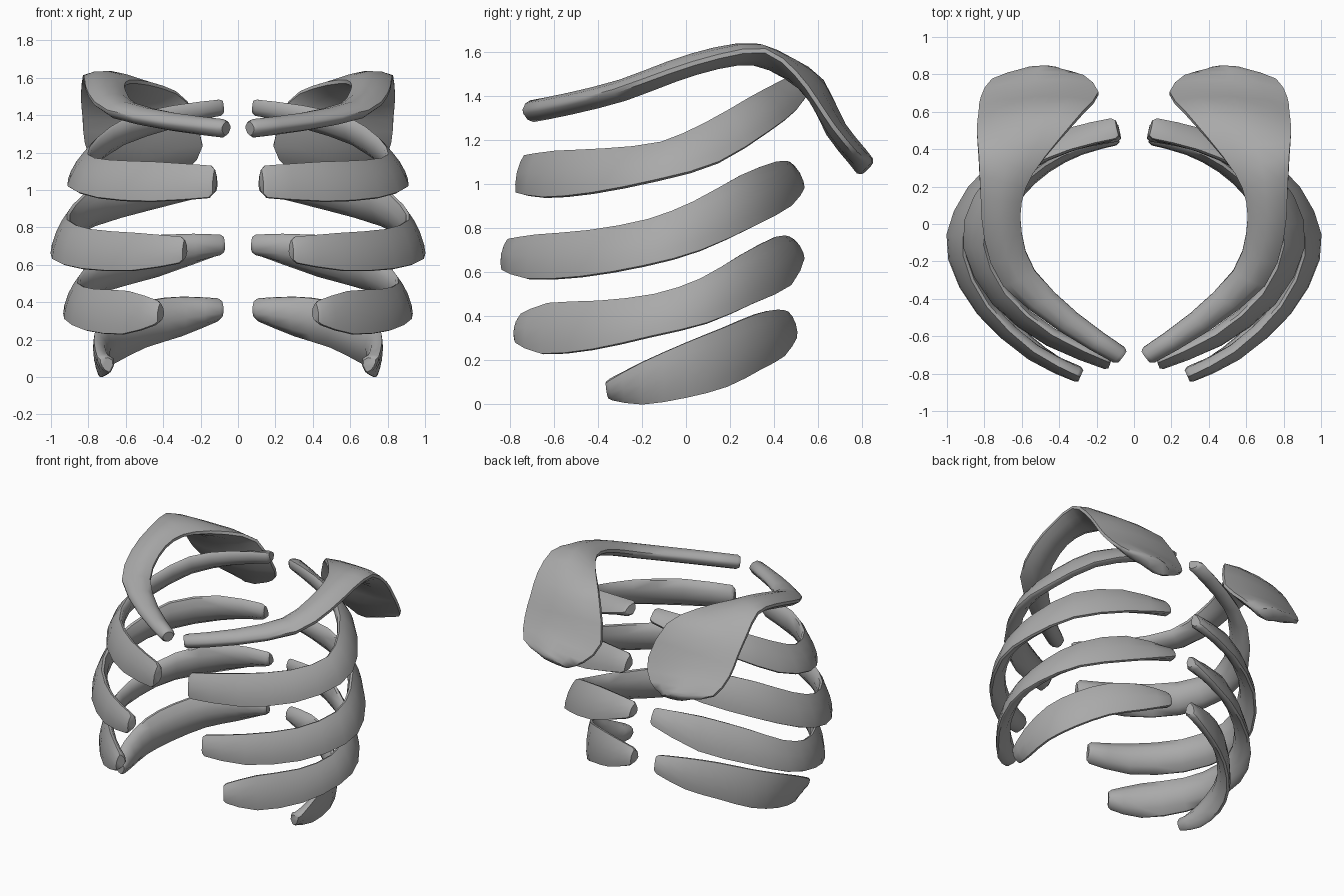
import bpy, bmesh, math
from mathutils import Vector

cube = bpy.data.objects.get("Cube")
if cube:
    bpy.data.objects.remove(cube, do_unlink=True)

bone = bpy.data.materials.new("bone_grey")
bone.use_nodes = True
bone.diffuse_color = (0.4, 0.4, 0.4, 1)
bone.node_tree.nodes["Principled BSDF"].inputs["Base Color"].default_value = (0.4, 0.4, 0.4, 1)


def spline(points, steps=2):
    """Catmull-Rom resampling of a list of tuples."""
    pts = [Vector(p) for p in points]
    last = len(pts) - 1
    result = []
    for i in range(last):
        a, b, c, d = pts[max(i - 1, 0)], pts[i], pts[i + 1], pts[min(i + 2, last)]
        for k in range(steps):
            t = k / steps
            result.append(b + (c - a) * t / 2 + (a * 2 - b * 5 + c * 4 - d) * t * t / 2
                          + (b * 3 - a - c * 3 + d) * t ** 3 / 2)
    return result + [pts[-1]]


def loft(name, first, second, front, back, mirror):
    """Skin a flat bone between two edge lines; front and back are its bulges."""
    bm = bmesh.new()
    rings = []
    count = len(first)
    section = [(0, 0.2), (0.2, 0.75), (0.5, 1), (0.8, 0.75), (1, 0.2)]
    for i, (a, b) in enumerate(zip(first, second)):
        lo, hi = max(i - 1, 0), min(i + 1, count - 1)
        along = (first[hi] + second[hi] - first[lo] - second[lo]).normalized()
        normal = along.cross(b - a).normalized()
        ring = [a.lerp(b, f) + normal * front * h for f, h in section]
        ring += [a.lerp(b, f) - normal * back * h for f, h in reversed(section)]
        # Bevelled tip beyond each end
        middle = sum(ring, Vector()) / len(ring)
        tip = [middle.lerp(p, 0.75) + along * (0.02 if i else -0.02) for p in ring]
        rings += [tip, ring] if i == 0 else [ring, tip] if i == count - 1 else [ring]
    rings = [[bm.verts.new((p.x * mirror, p.y, p.z)) for p in ring] for ring in rings]
    n = len(rings[0])
    for r, s in zip(rings, rings[1:]):
        for j in range(n):
            bm.faces.new((r[j], r[(j + 1) % n], s[(j + 1) % n], s[j]))
    bm.faces.new(rings[0])
    bm.faces.new(rings[-1])
    bmesh.ops.recalc_face_normals(bm, faces=bm.faces)
    mesh = bpy.data.meshes.new(name)
    bm.to_mesh(mesh)
    bm.free()
    mesh.materials.append(bone)
    obj = bpy.data.objects.new(name, mesh)
    bpy.context.collection.objects.link(obj)
    bpy.ops.object.select_all(action="DESELECT")
    obj.select_set(True)
    bpy.context.view_layer.objects.active = obj
    bpy.ops.object.shade_smooth_by_angle(angle=math.radians(50))


def rib(name, stations, leans):
    """Stations run front to back: x, y, top height, bottom height."""
    path = spline(stations)
    tops, bottoms = [], []
    last = len(path) - 1
    for i, p in enumerate(path):
        d = path[min(i + 1, last)] - path[max(i - 1, 0)]
        out = Vector((d[1], -d[0], 0)).normalized()
        t = 2 * i / last
        k = int(t >= 1)
        lean = leans[k] + (leans[min(k + 1, 2)] - leans[k]) * (t - k)
        tops.append(Vector((p[0], p[1], p[2])) - out * lean)
        bottoms.append(Vector((p[0], p[1], p[3])) + out * lean)
    for side, mirror in (("left", 1), ("right", -1)):
        loft(side + "_" + name, tops, bottoms, 0.065, 0.02, mirror)


# Ribs, from the highest pair to the lowest
rib("upper_rib", [
    (.15, -.75, 1.13, .96), (.45, -.62, 1.15, .94), (.72, -.4, 1.16, .96),
    (.855, -.12, 1.19, 1.02), (.8, .12, 1.28, 1.1), (.62, .33, 1.39, 1.24),
    (.36, .45, 1.45, 1.34), (.11, .51, 1.48, 1.43)], (.02, .06, .055))
rib("second_rib", [
    (.31, -.82, .75, .61), (.55, -.7, .77, .57), (.81, -.46, .79, .58),
    (.95, -.18, .84, .63), (.92, .05, .92, .7), (.75, .28, 1.04, .81),
    (.45, .44, 1.1, .9), (.14, .5, 1.1, .98)], (.015, .045, .035))
rib("third_rib", [
    (.44, -.76, .41, .28), (.6, -.64, .46, .23), (.79, -.41, .47, .25),
    (.89, -.15, .5, .31), (.86, .08, .57, .37), (.7, .28, .68, .46),
    (.42, .44, .76, .54), (.1, .5, .76, .66)], (.015, .04, .035))
rib("lowest_rib", [
    (.72, -.34, .11, .02), (.75, -.2, .19, .0), (.74, 0, .28, .03),
    (.65, .18, .35, .08), (.49, .33, .41, .16), (.3, .43, .43, .22),
    (.11, .48, .42, .3)], (-.03, .01, .02))

# Collarbone running over the shoulder into the shoulder blade
inner_edge = spline([
    (.05, -.66, 1.34), (.3, -.48, 1.38), (.53, -.25, 1.44), (.6, -.05, 1.52),
    (.6, .12, 1.57), (.54, .27, 1.58), (.4, .45, 1.55), (.27, .6, 1.47),
    (.19, .7, 1.24), (.27, .79, 1.12), (.36, .81, 1.07)])
outer_edge = spline([
    (.11, -.74, 1.33), (.4, -.57, 1.36), (.7, -.33, 1.42), (.8, -.08, 1.51),
    (.82, .15, 1.58), (.83, .36, 1.605), (.84, .5, 1.5), (.83, .59, 1.38),
    (.82, .67, 1.26), (.76, .77, 1.14), (.61, .82, 1.1)])
for side, mirror in (("left", 1), ("right", -1)):
    loft(side + "_collarbone_and_shoulder_blade", inner_edge, outer_edge, .055, .045, mirror)
